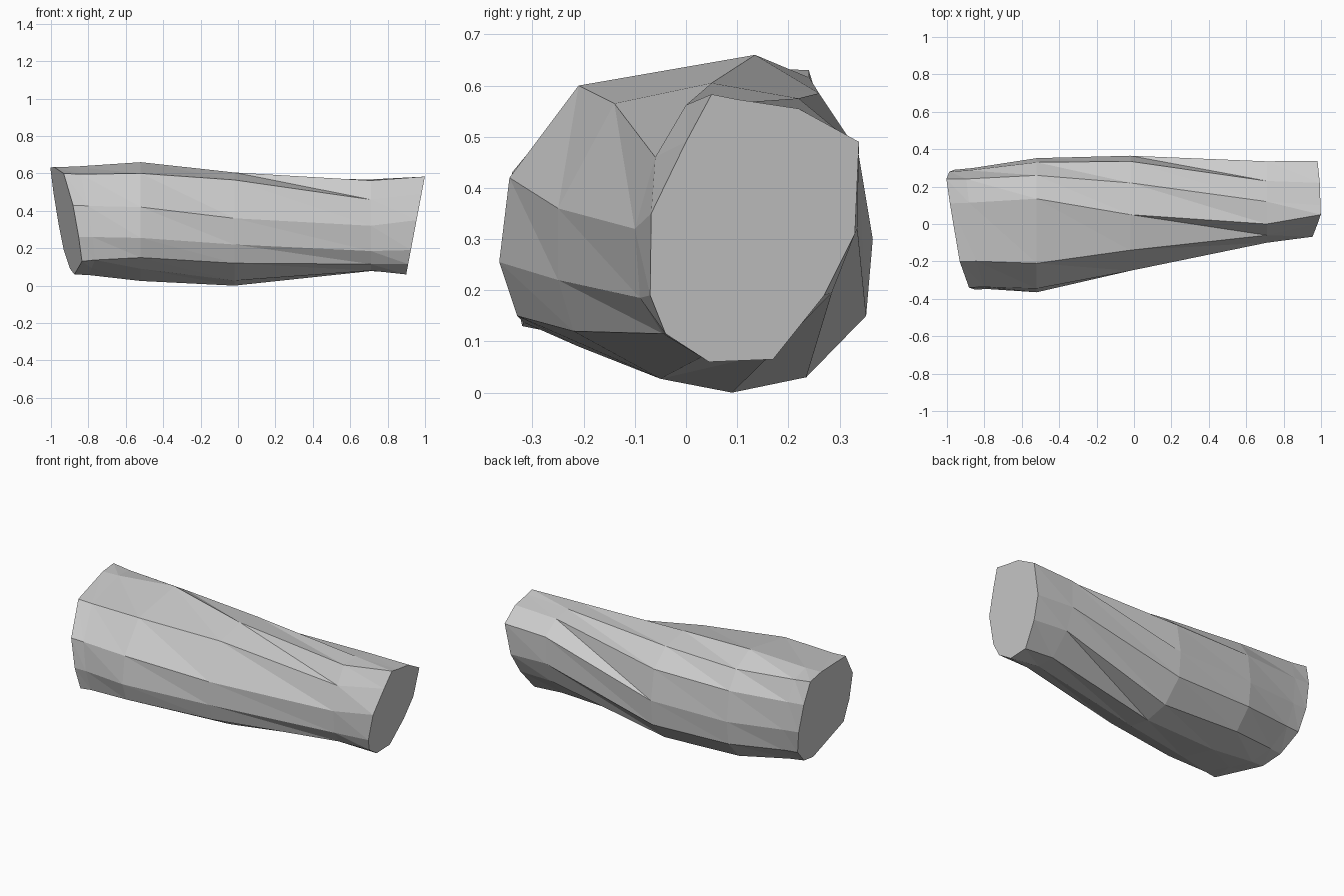
import bpy, bmesh
from mathutils import Vector

if "Cube" in bpy.data.objects:
    bpy.data.objects.remove(bpy.data.objects["Cube"])

def ring(yz, x0, ky=0.0, kz=0.0):
    """Cross-section on a plane x = x0 + ky*y + kz*z."""
    return [Vector((x0 + ky * y + kz * z, y, z)) for y, z in yz]

def neck(a, b, t, s):
    """Blend two sections and pinch the result about its centre."""
    mid = [p.lerp(q, t) for p, q in zip(a, b)]
    c = sum(mid, Vector()) / len(mid)
    return [Vector((p.x, c.y + (p.y - c.y) * s, c.z + (p.z - c.z) * s)) for p in mid]

# Twelve-sided sections, starting low on the front and going under, behind, over
wide_end = ring([(-.35, .26), (-.32, .13), (-.12, .09), (.03, .06), (.15, .09), (.26, .19),
                 (.29, .33), (.28, .5), (.24, .63), (.11, .635), (-.2, .6), (-.34, .43)],
                -.86, -.15, -.17)
bulge = ring([(-.365, .255), (-.33, .15), (-.21, .09), (.04, .025), (.235, .05), (.335, .16),
              (.352, .3), (.33, .48), (.26, .585), (.135, .66), (-.21, .6), (-.345, .42)], -.52)
middle = ring([(-.25, .22), (-.22, .12), (-.05, .027), (.09, 0), (.235, .03), (.352, .15),
               (.365, .3), (.335, .48), (.22, .575), (.05, .605), (-.14, .565), (-.25, .36)], -.02)
narrow = ring([(-.09, .185), (-.045, .115), (.05, .08), (.17, .078), (.285, .195), (.335, .32),
               (.335, .48), (.23, .55), (.12, .568), (0, .562), (-.06, .46), (-.1, .32)], .71)
narrow_end = ring([(-.07, .19), (-.04, .115), (.045, .06), (.17, .065), (.27, .19), (.33, .31),
                   (.338, .49), (.22, .555), (.1, .573), (.05, .583), (0, .49), (-.068, .35)],
                  .888, 0, .19)
wide_neck = neck(wide_end, bulge, .22, .985)
sections = [wide_end, wide_neck, bulge, middle, narrow, narrow_end]

# Tapered trunk: loft between sections, fan caps at both ends
bm = bmesh.new()
loops = [[bm.verts.new(p) for p in s] for s in sections]
n = len(loops[0])
for a, b in zip(loops, loops[1:]):
    for i in range(n):
        j = (i + 1) % n
        bm.faces.new((a[i], b[i], b[j]))
        bm.faces.new((a[i], b[j], a[j]))
for loop in (loops[0], loops[-1]):
    hub = bm.verts.new(sum((v.co for v in loop), Vector()) / n)
    for i in range(n):
        bm.faces.new((loop[i], loop[(i + 1) % n], hub))
bmesh.ops.recalc_face_normals(bm, faces=bm.faces)
mesh = bpy.data.meshes.new("tapered_trunk")
bm.to_mesh(mesh)
bm.free()
bpy.context.collection.objects.link(bpy.data.objects.new("tapered_trunk", mesh))
